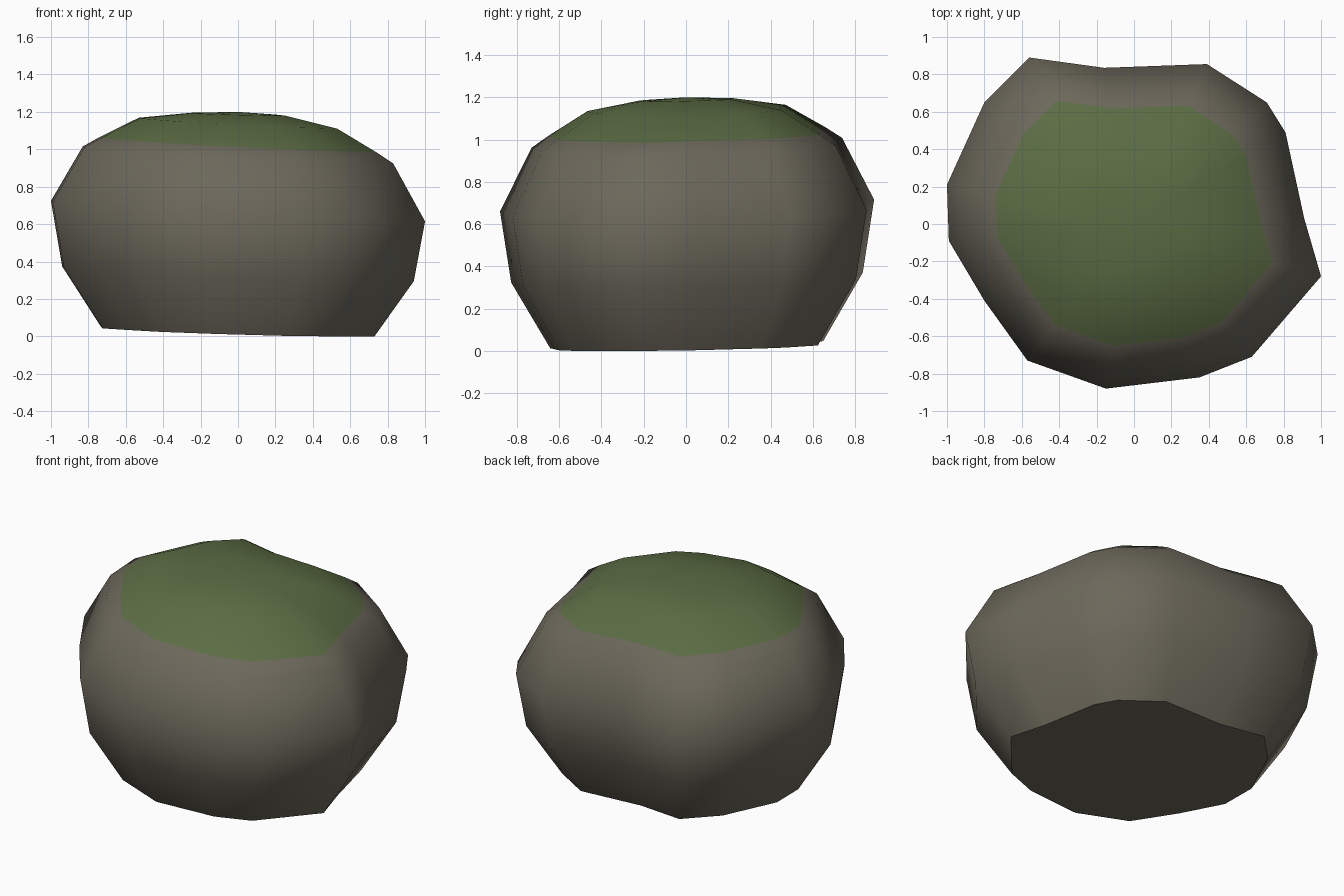
import bpy
import bmesh

if "Cube" in bpy.data.objects:
    bpy.data.objects.remove(bpy.data.objects["Cube"])


def make_material(name, colour):
    mat = bpy.data.materials.new(name)
    mat.use_nodes = True
    mat.diffuse_color = colour
    mat.node_tree.nodes["Principled BSDF"].inputs["Base Color"].default_value = colour
    return mat


stone = make_material("grey_brown_stone", (0.150, 0.138, 0.104, 1))
moss = make_material("green_moss", (0.107, 0.153, 0.058, 1))

# Irregular outline of the boulder at its widest
outline = [(-1, 0.21), (-0.99, -0.09), (-0.8, -0.41), (-0.57, -0.73), (-0.15, -0.88),
           (0.35, -0.82), (0.63, -0.71), (1, -0.28), (0.91, 0.03), (0.81, 0.49),
           (0.71, 0.65), (0.39, 0.855), (-0.16, 0.835), (-0.56, 0.89), (-0.8, 0.65)]

# Rings from the base up: outline scale, height, tilt along x
rings = [(0.73, 0.022, 0.03), (0.94, 0.335, 0.037), (1, 0.67, 0.05), (0.83, 0.97, 0.05),
         (0.74, 1.025, 0.05), (0.53, 1.14, 0.05), (0.25, 1.188, 0.025)]
MOSS_RING = 4

bm = bmesh.new()
loops = []
for scale, height, tilt in rings:
    loop = []
    for x, y in outline:
        z = height + scale * (0.02 * y - tilt * x)
        loop.append(bm.verts.new((x * scale, y * scale, max(z, 0))))
    loops.append(loop)

# Sides, with moss above the moss ring
count = len(outline)
for level, (low, high) in enumerate(zip(loops, loops[1:])):
    for i in range(count):
        j = (i + 1) % count
        face = bm.faces.new((low[i], low[j], high[j], high[i]))
        face.material_index = int(level >= MOSS_RING)

# Mossy crown
crown = bm.verts.new((0, 0, 1.2))
for i in range(count):
    face = bm.faces.new((loops[-1][i], loops[-1][(i + 1) % count], crown))
    face.material_index = 1

for face in bm.faces:
    face.smooth = True

# Flat underside with a crisp rim
base_centre = bm.verts.new((0, 0, 0.01))
for i in range(count):
    a, b = loops[0][i], loops[0][(i + 1) % count]
    bm.faces.new((b, a, base_centre))
    bm.edges.get((a, b)).smooth = False

bmesh.ops.recalc_face_normals(bm, faces=bm.faces)
mesh = bpy.data.meshes.new("mossy_boulder")
bm.to_mesh(mesh)
bm.free()
mesh.materials.append(stone)
mesh.materials.append(moss)
boulder = bpy.data.objects.new("mossy_boulder", mesh)
bpy.context.collection.objects.link(boulder)
